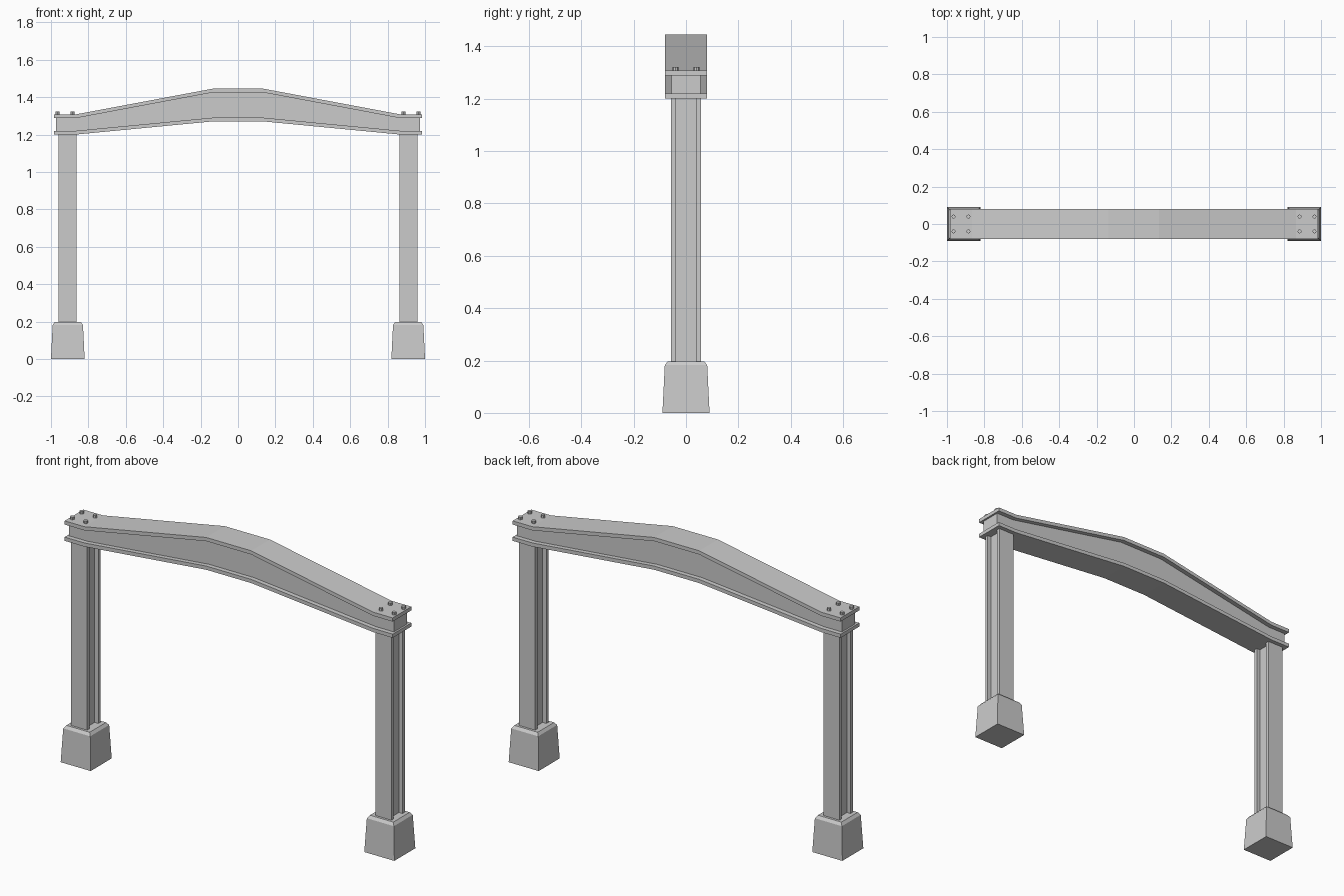
import bpy, bmesh

if "Cube" in bpy.data.objects:
    bpy.data.objects.remove(bpy.data.objects["Cube"])

def make_object(name, bm):
    bmesh.ops.recalc_face_normals(bm, faces=bm.faces)
    me = bpy.data.meshes.new(name)
    bm.to_mesh(me)
    bm.free()
    ob = bpy.data.objects.new(name, me)
    bpy.context.collection.objects.link(ob)
    return ob

def add_prism(bm, points, direction):
    """Extrude a closed 3D outline along a direction."""
    face = bm.faces.new([bm.verts.new(p) for p in points])
    ext = bmesh.ops.extrude_face_region(bm, geom=[face])['geom']
    bmesh.ops.translate(bm, vec=direction,
                        verts=[g for g in ext if isinstance(g, bmesh.types.BMVert)])

def footing(name, x):
    bm = bmesh.new()
    rings = []
    for h, z in ((0.09, 0), (0.081, 0.182), (0.07, 0.197)):
        rings.append([bm.verts.new((x + sx * h, sy * h, z))
                      for sx, sy in ((-1, -1), (1, -1), (1, 1), (-1, 1))])
    for a, b in zip(rings, rings[1:]):
        for i in range(4):
            j = (i + 1) % 4
            bm.faces.new((a[i], a[j], b[j], b[i]))
    bm.faces.new(rings[0])
    bm.faces.new(rings[-1])
    make_object(name, bm)

def column(name, x):
    # I-section: flanges face front and back, web between them
    w, web, d, t = 0.048, 0.026, 0.057, 0.019
    half = [(-w, -d), (w, -d), (w, -d + t), (web, -d + t)]
    outline = half + [(web, d - t), (w, d - t), (w, d)]
    outline += [(-w, d), (-w, d - t), (-web, d - t), (-web, -d + t), (-w, -d + t)]
    bm = bmesh.new()
    add_prism(bm, [(x + px, py, 0.19) for px, py in outline], (0, 0, 1.015))
    make_object(name, bm)

def bolts(name, x):
    bm = bmesh.new()
    for dx in (-0.04, 0.04):
        for y in (-0.04, 0.04):
            r = bmesh.ops.create_cone(bm, cap_ends=True, segments=8, radius1=0.011,
                                      radius2=0.011, depth=0.025)
            bmesh.ops.translate(bm, verts=r['verts'], vec=(x + dx, y, 1.3095))
    make_object(name, bm)

def mirrored(points):
    return points + [(-x, z) for x, z in reversed(points)]

def beam_part(name, lower, upper, half_width):
    outline = mirrored(lower) + list(reversed(mirrored(upper)))
    bm = bmesh.new()
    add_prism(bm, [(x, -half_width, z) for x, z in outline], (0, 2 * half_width, 0))
    make_object(name, bm)

def line(z_end, z_mid, x_end=0.983):
    return [(-x_end, z_end), (-0.865, z_end), (-0.135, z_mid)]

# Rising roof beam: two flanges and a web
beam_part("beam_bottom_flange", line(1.2, 1.27), line(1.22, 1.29), 0.08)
beam_part("beam_top_flange", line(1.288, 1.425), line(1.308, 1.445), 0.08)
beam_part("beam_web", line(1.215, 1.285, 0.973), line(1.295, 1.432, 0.973), 0.055)

# Posts, footings and bolts at both ends
for side, s in (("left", -1), ("right", 1)):
    footing(side + "_footing", s * 0.91)
    column(side + "_column", s * 0.912)
    bolts(side + "_bolts", s * 0.925)
